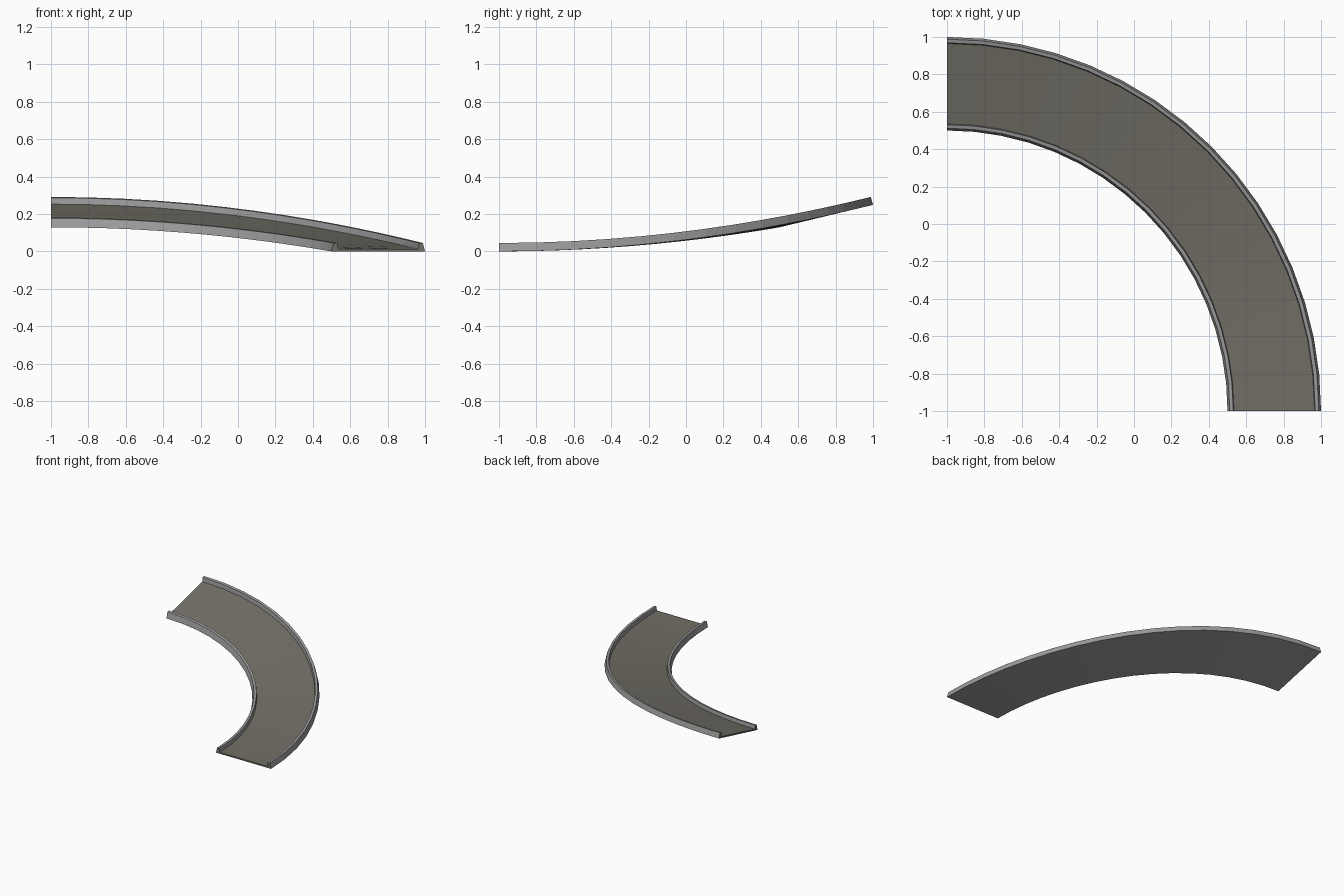
import bpy, bmesh, math

if "Cube" in bpy.data.objects:
    bpy.data.objects.remove(bpy.data.objects["Cube"])

def material(name, rgb):
    m = bpy.data.materials.new(name)
    m.diffuse_color = (*rgb, 1)
    m.use_nodes = True
    m.node_tree.nodes["Principled BSDF"].inputs["Base Color"].default_value = m.diffuse_color
    return m

asphalt = material("warm grey road", (0.17, 0.16, 0.135))
concrete = material("pale grey concrete", (0.33, 0.33, 0.33))

STEPS = 16
R_IN, R_OUT = 1.5, 2.0
RISE_IN, RISE_OUT = 0.129, 0.249

# Half cross-section of the kerb: (distance from edge, height)
kerb = [(0, 0), (0.012, 0.045), (0.031, 0.045), (0.035, 0.012)]
profile = [(R_IN + d, h) for d, h in kerb] + [(R_OUT - d, h) for d, h in reversed(kerb)]
ROAD_EDGE = len(kerb) - 1      # edge of the profile that is the road surface

def place(r, h, a):
    # Quarter turn about (-1, -1), rising and banking toward the far end
    t = (r - R_IN) / (R_OUT - R_IN)
    lift = (RISE_IN + t * (RISE_OUT - RISE_IN)) * math.sin(a) ** 2
    return (r * math.cos(a) - 1, r * math.sin(a) - 1, h + lift)

bm = bmesh.new()
rings = [[bm.verts.new(place(r, h, i / STEPS * math.pi / 2)) for r, h in profile]
         for i in range(STEPS + 1)]

# Swept skin: road surface on top, concrete kerbs and underside
n = len(profile)
for a, b in zip(rings, rings[1:]):
    for j in range(n):
        k = (j + 1) % n
        f = bm.faces.new((a[j], a[k], b[k], b[j]))
        f.material_index = 0 if j == ROAD_EDGE else 1

# End faces
for ring in (rings[0], rings[-1]):
    bm.faces.new(ring).material_index = 0

bmesh.ops.recalc_face_normals(bm, faces=bm.faces)
mesh = bpy.data.meshes.new("curved_ramp_road")
bm.to_mesh(mesh)
bm.free()
mesh.materials.append(asphalt)
mesh.materials.append(concrete)
bpy.context.collection.objects.link(bpy.data.objects.new("curved_ramp_road", mesh))
